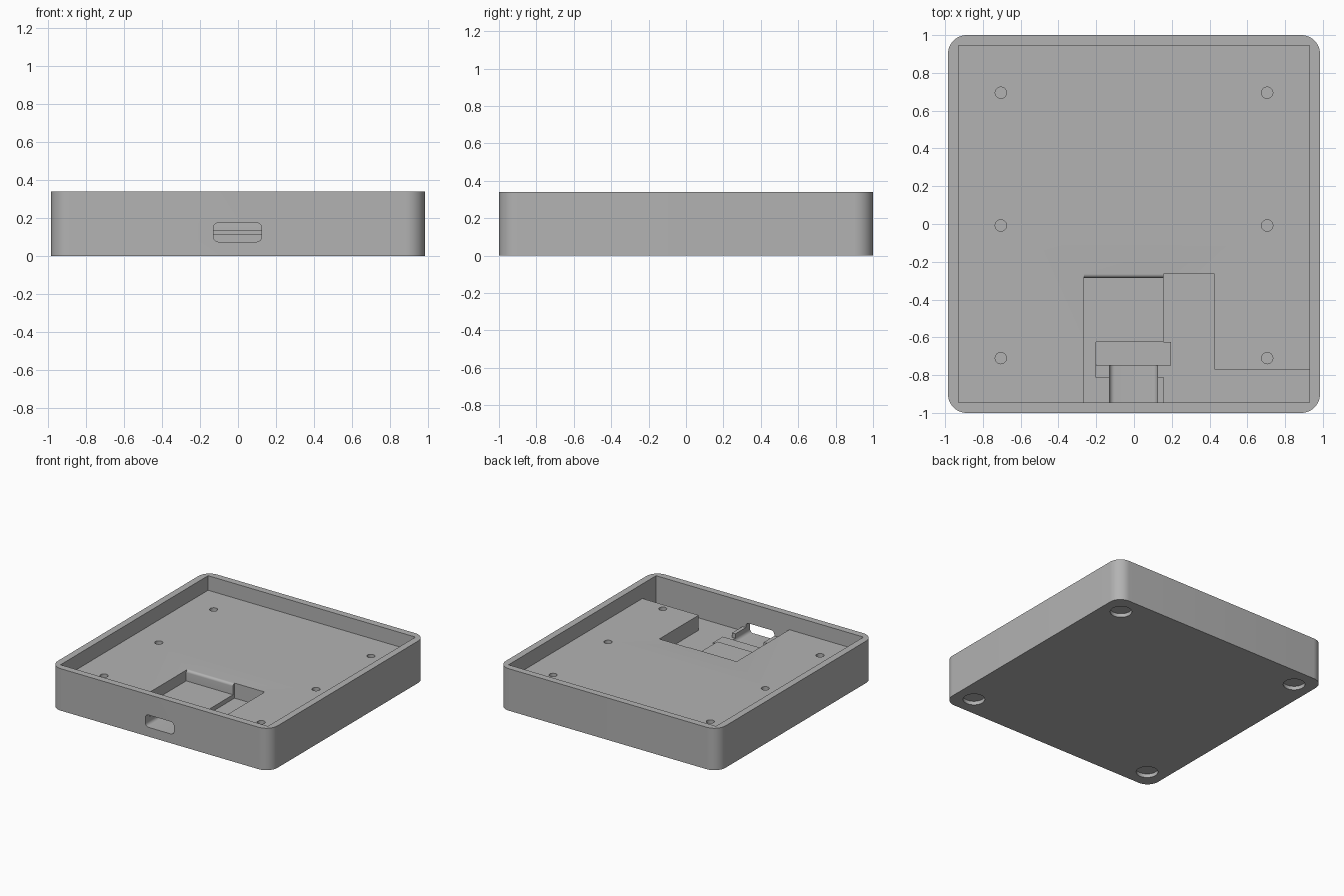
import bpy, bmesh
from math import cos, sin, pi, radians

cube = bpy.data.objects.get("Cube")
if cube:
    bpy.data.objects.remove(cube, do_unlink=True)

grey = bpy.data.materials.new("plain grey")
grey.use_nodes = True
grey.diffuse_color = (0.45, 0.45, 0.45, 1)
grey.node_tree.nodes["Principled BSDF"].inputs["Base Color"].default_value = (0.45, 0.45, 0.45, 1)

HEIGHT, FLOOR, BOARD, DEEP = 0.34, 0.222, 0.135, 0.10
IN_X, IN_Y = 0.93, 0.945


def prism(name, outline, a, b, axis="Z"):
    """Extrude a 2D outline from a to b along an axis."""
    place = {"Z": lambda u, v, t: (u, v, t),
             "Y": lambda u, v, t: (u, t, v),
             "X": lambda u, v, t: (t, u, v)}[axis]
    bm = bmesh.new()
    ends = [[bm.verts.new(place(u, v, t)) for u, v in outline] for t in (a, b)]
    n = len(outline)
    for ring in ends:
        bm.faces.new(ring)
    for i in range(n):
        j = (i + 1) % n
        bm.faces.new((ends[0][i], ends[0][j], ends[1][j], ends[1][i]))
    bmesh.ops.recalc_face_normals(bm, faces=bm.faces)
    mesh = bpy.data.meshes.new(name)
    bm.to_mesh(mesh)
    bm.free()
    mesh.materials.append(grey)
    obj = bpy.data.objects.new(name, mesh)
    bpy.context.collection.objects.link(obj)
    return obj


def arc(cx, cy, r, start, end, steps):
    return [(cx + r * cos(start + (end - start) * i / steps),
             cy + r * sin(start + (end - start) * i / steps)) for i in range(steps + 1)]


def rounded(x0, x1, y0, y1, r, steps):
    corners = [(x1 - r, y1 - r), (x0 + r, y1 - r), (x0 + r, y0 + r), (x1 - r, y0 + r)]
    return [p for k, (cx, cy) in enumerate(corners)
            for p in arc(cx, cy, r, k * pi / 2, (k + 1) * pi / 2, steps)]


def box(name, x0, x1, y0, y1, z0, z1):
    return prism(name, [(x0, y0), (x1, y0), (x1, y1), (x0, y1)], z0, z1)


def hole(name, x, y, r, z0, z1):
    return prism(name, arc(x, y, r, 0, 2 * pi, 32)[:-1], z0, z1)


# Tray body with rounded corners
body = prism("tray_body", rounded(-0.985, 0.985, -1, 1, 0.1, 12), 0, HEIGHT)

# Main recess and sunken pockets
top = HEIGHT - 0.06
cutters = [box("recess_cutter", -IN_X, IN_X, -IN_Y, IN_Y, FLOOR, HEIGHT + 0.1)]

# Board pocket, its back edge rounded over
r = 0.02
profile = [(-IN_Y, BOARD), (-0.285, BOARD)]
profile += arc(-0.285 + r, FLOOR - r, r, pi, pi / 2, 6)
profile += [(-0.285 + r, top), (-IN_Y, top)]
cutters.append(prism("board_pocket_cutter", profile, -0.265, 0.155, "X"))

# Wiring channel beside the board, turning along the front wall
channel = [(0.155, -IN_Y), (IN_X, -IN_Y), (IN_X, -0.77), (0.425, -0.77),
           (0.425, -0.265), (0.155, -0.265)]
cutters.append(prism("channel_cutter", channel, DEEP, top))

# Connector pocket and port slot through the front wall
cutters.append(box("connector_cutter", -0.20, 0.195, -0.75, -0.625, DEEP, top - 0.01))
cutters.append(box("connector_lip_cutter", -0.205, 0.17, -0.81, -0.745, DEEP, top - 0.02))
cutters.append(prism("port_cutter", rounded(-0.13, 0.125, 0.075, 0.175, 0.027, 6),
                     -1.1, -0.75, "Y"))

# Screw holes in the floor and foot recesses underneath
for x in (-0.705, 0.705):
    for y in (-0.71, -0.008, 0.695):
        cutters.append(hole("screw_cutter", x, y, 0.03, 0.12, top))
for x in (-0.83, 0.83):
    for y in (-0.84, 0.84):
        cutters.append(hole("foot_cutter", x, y, 0.08, -0.1, 0.03))

for cutter in cutters:
    cutter.hide_render = True
    cut = body.modifiers.new(cutter.name, "BOOLEAN")
    cut.operation = "DIFFERENCE"
    cut.solver = "EXACT"
    cut.object = cutter

# Bake the cuts and drop the cutters
graph = bpy.context.evaluated_depsgraph_get()
carved = bpy.data.meshes.new_from_object(body.evaluated_get(graph))
body.modifiers.clear()
body.data = carved
for cutter in cutters:
    bpy.data.objects.remove(cutter, do_unlink=True)

# Low support under the connector
box("connector_support", -0.20, 0.195, -0.75, -0.625, DEEP - 0.02, 0.117)

bpy.ops.object.select_all(action="DESELECT")
body.select_set(True)
bpy.context.view_layer.objects.active = body
bpy.ops.object.shade_smooth_by_angle(angle=radians(30))
